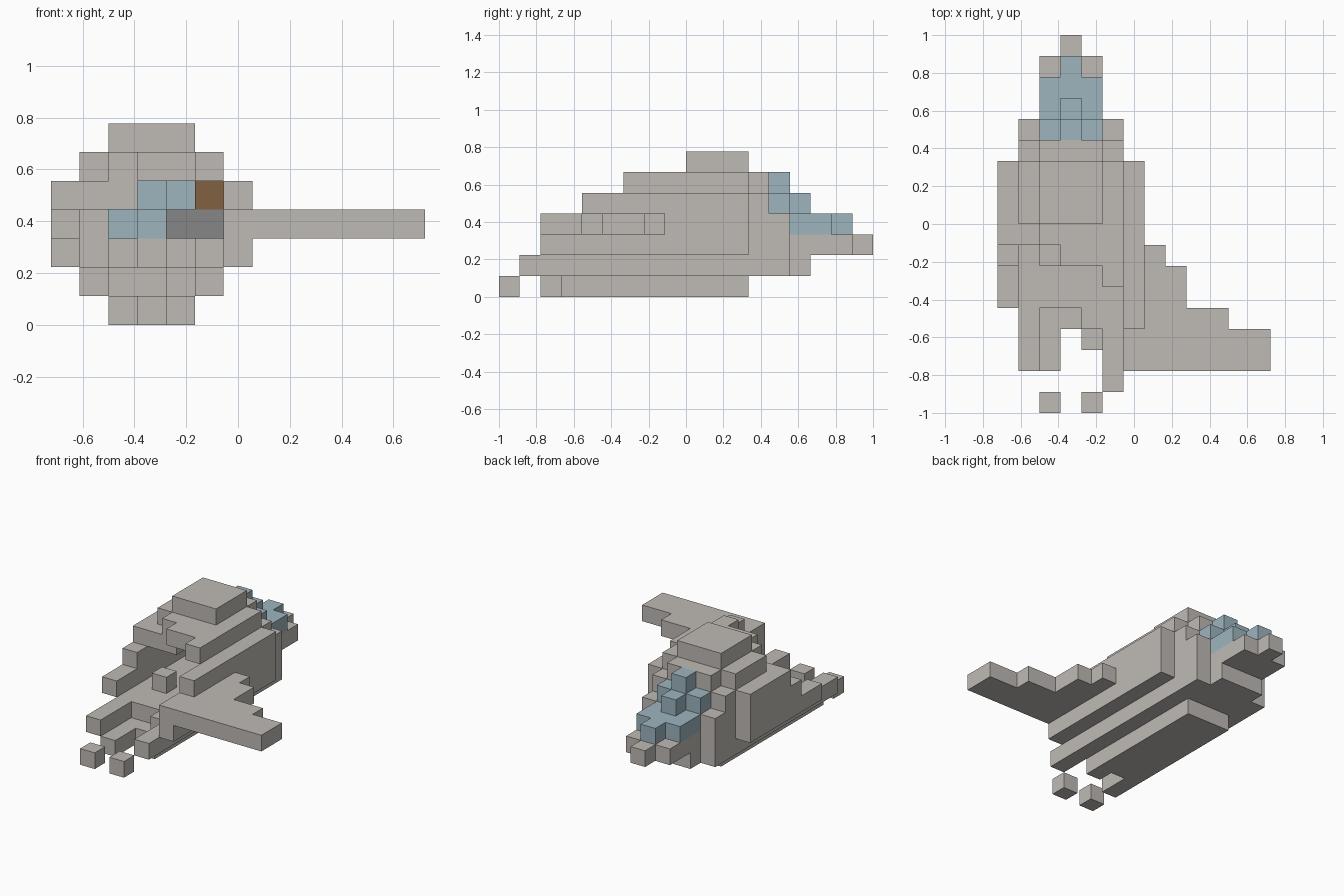
import bpy
import bmesh
from mathutils import Vector

UNIT = 1 / 9
ORIGIN = Vector((-6.5, -9, 0))
CENTRE = 3          # hull centre column
HULL_END = 11       # last row of the full hull ring

default_cube = bpy.data.objects.get("Cube")
if default_cube:
    bpy.data.objects.remove(default_cube, do_unlink=True)


def make_material(name, colour):
    mat = bpy.data.materials.new(name)
    mat.use_nodes = True
    rgba = (*colour, 1.0)
    mat.diffuse_color = rgba
    mat.node_tree.nodes["Principled BSDF"].inputs["Base Color"].default_value = rgba
    return mat


hull_grey = make_material("hull_grey", (0.52, 0.49, 0.46))
glass_blue = make_material("glass_blue", (0.34, 0.46, 0.52))
console_grey = make_material("console_grey", (0.24, 0.24, 0.24))
seat_brown = make_material("seat_brown", (0.22, 0.12, 0.055))

parts = {}
filled = set()


def bar(part, mat, column, level, first, last, width=1, height=1):
    """Fill a straight run of blocks along the length of the craft."""
    cells = parts.setdefault(part, (mat, set()))[1]
    for x in range(column, column + width):
        for z in range(level, level + height):
            for y in range(first, last + 1):
                if (x, y, z) not in filled:
                    filled.add((x, y, z))
                    cells.add((x, y, z))


def pair(part, mat, offset, level, first, last, height=1):
    """Matching runs on both sides of the hull centre."""
    for side in (-1, 1):
        bar(part, mat, CENTRE + side * offset, level, first, last, height=height)


# Belly plates with a torn front edge
for column, first in ((2, 2), (3, 4), (4, 3)):
    bar("belly", hull_grey, column, 0, first, HULL_END)
bar("lower_rail_right", hull_grey, 1, 1, 2, 13)
bar("lower_rail_left", hull_grey, 5, 1, 1, 13)

# Cabin floor
for column, first in ((2, 5), (3, 5), (4, 4)):
    bar("cabin_floor", hull_grey, column, 1, first, 14)

# Side walls, broken away in steps on the right
for level, first in ((2, 5), (3, 7), (4, 8)):
    bar("side_wall_right", hull_grey, 0, level, first, HULL_END)
bar("side_wall_left", hull_grey, 6, 2, 2, HULL_END, height=2)
bar("side_wall_left", hull_grey, 6, 4, 4, HULL_END)

# Roof shoulders, torn roof panels and the raised top plate
bar("roof_shoulder_right", hull_grey, 1, 5, 9, HULL_END)
bar("roof_shoulder_left", hull_grey, 5, 5, 6, HULL_END)
bar("roof_panel", hull_grey, 3, 5, 7, 8, width=2)
bar("roof_panel", hull_grey, 2, 5, 8, 8)
bar("roof_panel", hull_grey, 1, 4, 8, 8, width=2)
bar("top_plate", hull_grey, 2, 6, 9, HULL_END, width=3)

# Tapering nose
bar("nose_brow", hull_grey, 2, 5, 12, 12, width=3)
pair("nose_cheek", hull_grey, 2, 4, 12, 12)
pair("nose_cheek", hull_grey, 2, 2, 12, 13, height=2)
bar("nose_lip", hull_grey, 2, 2, 15, 16, width=3)
pair("nose_lip", hull_grey, 1, 2, 14, 14)
bar("nose_tip", hull_grey, 3, 2, 17, 17)

# Stepped cockpit glass
bar("windshield", glass_blue, 3, 5, 13, 13)
pair("windshield", glass_blue, 1, 4, 13, 13)
bar("windshield", glass_blue, 3, 4, 14, 14)
pair("windshield", glass_blue, 1, 3, 14, 15)
bar("windshield", glass_blue, 3, 3, 15, 16)

# The one remaining wing, stepped along its edge
for column, last in ((7, 7), (8, 6), (9, 4), (10, 4), (11, 3), (12, 3)):
    bar("wing", hull_grey, column, 3, 2, last)

# Cabin fittings
bar("cabin_crate", hull_grey, 2, 2, 7, 7)
bar("console", console_grey, 4, 3, 10, 10, width=2)
bar("seat", seat_brown, 5, 4, 10, 10)

# Loose debris
pair("debris", hull_grey, 1, 0, 0, 0)


def build(name, mat, cells):
    """Skin a set of blocks, leaving out faces against a neighbour."""
    bm = bmesh.new()
    for cell in sorted(cells):
        for axis in range(3):
            for sign in (-1, 1):
                near = list(cell)
                near[axis] += sign
                if tuple(near) in filled:
                    continue
                normal, side = Vector(), Vector()
                normal[axis] = sign / 2
                side[(axis + 1) % 3] = 0.5
                up = normal.cross(side) * 2
                middle = Vector(cell) + Vector((0.5, 0.5, 0.5)) + normal + ORIGIN
                corners = (side + up, up - side, -side - up, side - up)
                bm.faces.new([bm.verts.new((middle + c) * UNIT) for c in corners])
    bmesh.ops.remove_doubles(bm, verts=bm.verts, dist=UNIT / 100)
    bmesh.ops.dissolve_limit(bm, angle_limit=0.01, verts=bm.verts, edges=bm.edges)
    mesh = bpy.data.meshes.new(name)
    bm.to_mesh(mesh)
    bm.free()
    mesh.materials.append(mat)
    bpy.context.collection.objects.link(bpy.data.objects.new(name, mesh))


for part_name, (part_mat, part_cells) in parts.items():
    build(part_name, part_mat, part_cells)
